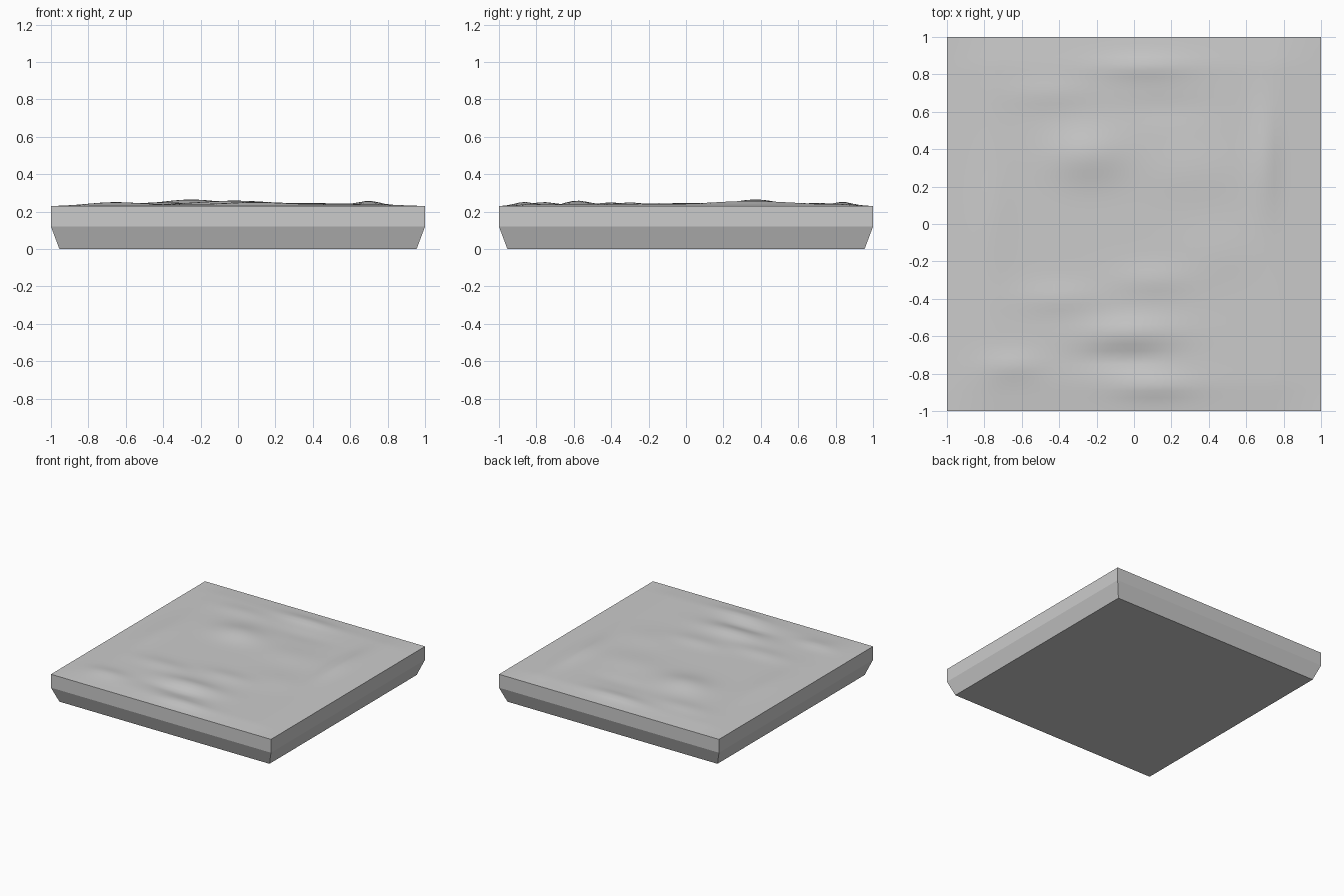
import bpy, bmesh, math

if "Cube" in bpy.data.objects:
    bpy.data.objects.remove(bpy.data.objects["Cube"])

EDGE_Z, BEVEL_Z, BOTTOM = 0.23, 0.12, 0.955

# Soft mounds and hollows: x, y, height, x radius, y radius
MOUNDS = [
    (-0.25, 0.37, 0.026, 0.20, 0.14),
    (-0.02, -0.58, 0.020, 0.26, 0.08),
    (-0.40, -0.40, 0.010, 0.22, 0.08),
    (0.70, 0.35, 0.018, 0.07, 0.28),
    (0.30, 0.28, 0.008, 0.25, 0.15),
    (-0.45, 0.70, 0.008, 0.22, 0.08),
    (0.05, 0.84, 0.013, 0.25, 0.06),
    (-0.65, -0.76, 0.012, 0.16, 0.07),
    (0.10, -0.87, 0.014, 0.22, 0.06),
    (0.10, -0.30, 0.010, 0.20, 0.08),
    (-0.75, 0.05, 0.007, 0.10, 0.30),
    (0.45, -0.15, 0.006, 0.20, 0.15),
    (-0.05, -0.72, -0.012, 0.22, 0.05),
    (0.15, 0.62, -0.006, 0.25, 0.08),
]


def height(x, y):
    fade = min(1, (1 - abs(x)) / 0.25) * min(1, (1 - abs(y)) / 0.15)
    z = 0.009 * fade
    for cx, cy, h, rx, ry in MOUNDS:
        z += min(1, 3 * fade) * h * math.exp(-((x - cx) / rx) ** 2 - ((y - cy) / ry) ** 2)
    return EDGE_Z + max(0, z)


# Uneven ground surface
bm = bmesh.new()
bmesh.ops.create_grid(bm, x_segments=56, y_segments=56, size=1)
for v in bm.verts:
    v.co.z = height(v.co.x, v.co.y)
edges = [e for e in bm.edges if e.is_boundary]

# Straight rim, then tapered underside
for z, half in ((BEVEL_Z, 1.0), (0.0, BOTTOM)):
    new = bmesh.ops.extrude_edge_only(bm, edges=edges)["geom"]
    for v in new:
        if isinstance(v, bmesh.types.BMVert):
            v.co = (v.co.x * half, v.co.y * half, z)
    edges = [e for e in new if isinstance(e, bmesh.types.BMEdge) and e.is_boundary]

# Flat bottom
bmesh.ops.holes_fill(bm, edges=edges, sides=0)
bmesh.ops.recalc_face_normals(bm, faces=bm.faces[:])

mesh = bpy.data.meshes.new("ground_tile")
bm.to_mesh(mesh)
bm.free()
tile = bpy.data.objects.new("ground_tile", mesh)
bpy.context.collection.objects.link(tile)
bpy.context.view_layer.objects.active = tile
tile.select_set(True)
bpy.ops.object.shade_smooth_by_angle(angle=math.radians(20))
